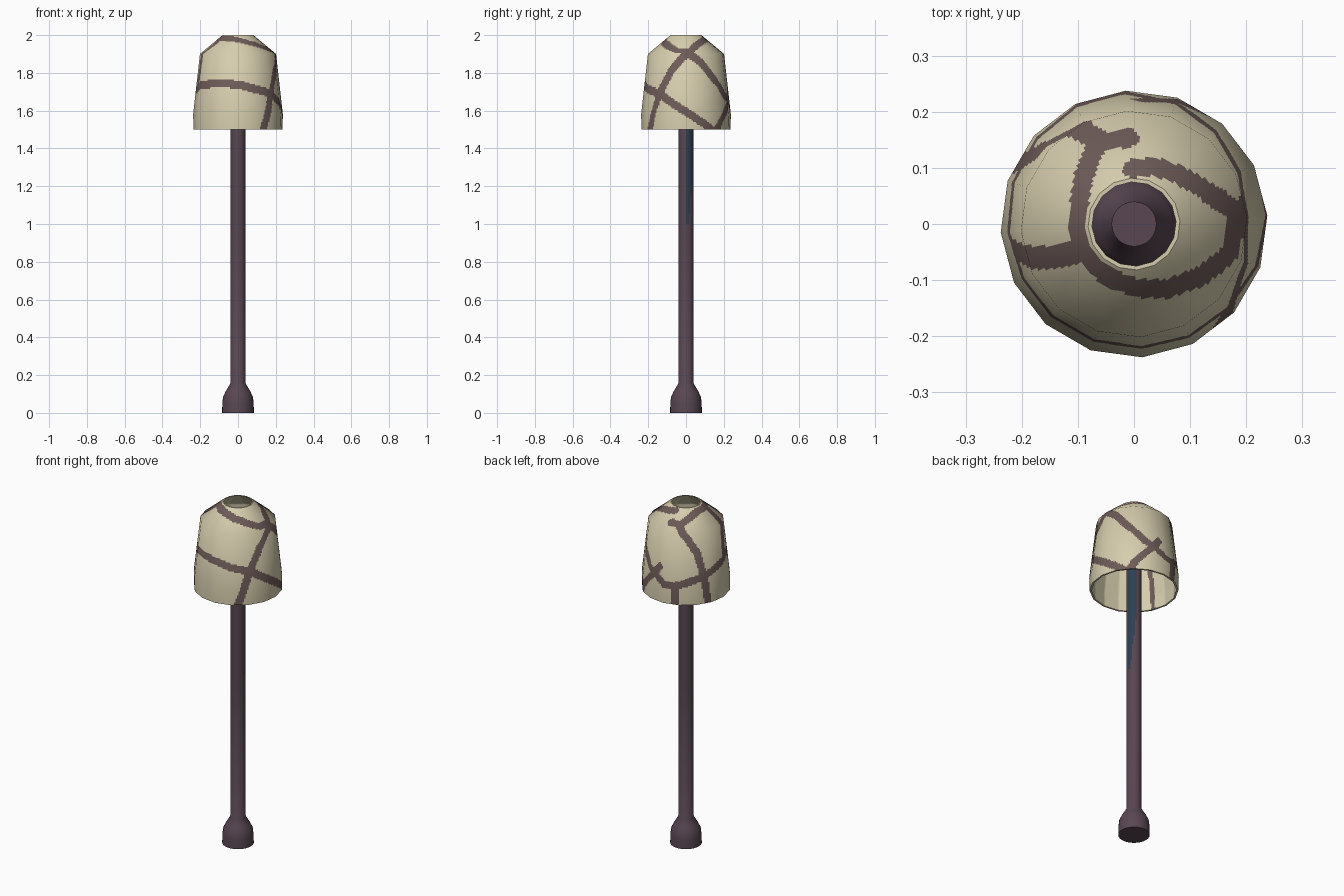
import bpy, bmesh, math
from mathutils import Vector, kdtree

if "Cube" in bpy.data.objects:
    bpy.data.objects.remove(bpy.data.objects["Cube"])

SIDES, SUB, TURN = 16, 12, math.radians(3.6)
STEP = 2 * math.pi / SIDES


def material(name, rgb):
    m = bpy.data.materials.new(name)
    m.diffuse_color = (*rgb, 1)
    m.use_nodes = True
    m.node_tree.nodes["Principled BSDF"].inputs["Base Color"].default_value = m.diffuse_color
    return m


cream = material("cream shade", (0.67, 0.61, 0.42))
brown = material("brown vein", (0.155, 0.105, 0.098))
plum = material("plum metal", (0.098, 0.062, 0.085))
blue = material("slate blue", (0.028, 0.05, 0.085))


def lerp_table(table, z):
    for a, b in zip(table, table[1:]):
        if z <= b[0] + 1e-9:
            t = (z - a[0]) / (b[0] - a[0])
            return [p + (q - p) * t for p, q in zip(a[1:], b[1:])]
    return list(table[-1][1:])


def surface(ang, z, profile):
    """Point on a 16-sided shell at an angle and height."""
    f = (ang - TURN) % STEP - STEP / 2
    r = lerp_table(profile, z)[0] * math.cos(STEP / 2) / math.cos(f)
    return Vector((r * math.cos(ang), r * math.sin(ang), z))


def lathe(name, rings, angles, point, mats, flip=False, caps=False):
    bm = bmesh.new()
    grid = [[bm.verts.new(point(a, r)) for a in angles] for r in rings]
    n = len(angles)
    for lo, hi in zip(grid, grid[1:]):
        for j in range(n):
            k = (j + 1) % n
            f = [lo[j], lo[k], hi[k], hi[j]]
            bm.faces.new(f[::-1] if flip else f)
    if caps:
        bm.faces.new(grid[0][::-1])
        bm.faces.new(grid[-1])
    me = bpy.data.meshes.new(name)
    bm.to_mesh(me)
    bm.free()
    for m in mats:
        me.materials.append(m)
    ob = bpy.data.objects.new(name, me)
    bpy.context.collection.objects.link(ob)
    bpy.context.view_layer.objects.active = ob
    bpy.ops.object.select_all(action='DESELECT')
    ob.select_set(True)
    bpy.ops.object.shade_smooth_by_angle(angle=math.radians(50))
    return ob


def paint_veins(ob, paths, profile, half):
    """Give the second material to faces close to any (degrees, height) path."""
    pts = []
    for path in paths:
        for (a0, z0), (a1, z1) in zip(path, path[1:]):
            for i in range(31):
                t = i / 30
                pts.append(surface(math.radians(a0 + (a1 - a0) * t), z0 + (z1 - z0) * t, profile))
    tree = kdtree.KDTree(len(pts))
    for i, p in enumerate(pts):
        tree.insert(p, i)
    tree.balance()
    for f in ob.data.polygons:
        f.material_index = int(tree.find(f.center)[2] < half)


# Lamp shade: outer shell
outer = [(1.5, 0.236), (1.58, 0.238), (1.9, 0.202), (2.0, 0.082)]
heights = [1.5 + 0.4 * i / 50 for i in range(50)] + [1.9 + 0.1 * i / 20 for i in range(21)]
angles = []
for c in range(SIDES):
    for s in range(SUB):
        y = math.tan(STEP / 2) * (2 * s / SUB - 1)
        angles.append(TURN + c * STEP + STEP / 2 + math.atan(y))
shade = lathe("lamp_shade", heights, angles, lambda a, z: surface(a, z, outer), [cream, brown])

veins = [
    # band round the middle
    [(-210, 1.66), (-172, 1.71), (-155, 1.735), (-115, 1.745), (-88, 1.737), (-61, 1.71),
     (-38, 1.69), (-8, 1.615), (18, 1.547), (40, 1.49)],
    # right side vertical and the slope behind it
    [(-55, 1.5), (-39, 1.69), (-21, 1.817), (2, 1.907), (21, 1.86), (45, 1.763), (65, 1.68), (77, 1.655)],
    # back junction
    [(43, 1.49), (53, 1.55), (77, 1.655), (86, 1.70)],
    [(77, 1.655), (95, 1.61), (111, 1.61), (150, 1.66)],
    [(111, 1.61), (110, 1.5)],
    # back left vertical
    [(94, 1.94), (112, 1.936), (126, 1.88), (141, 1.795), (150, 1.66), (155, 1.5)],
    # round the top
    [(90, 1.985), (47, 1.969), (23, 1.949), (6, 1.914), (-16, 1.919), (-45, 1.949), (-75, 1.9675),
     (-107, 1.98), (-153, 1.983), (-198, 1.983), (-222, 1.967), (-248, 1.936)],
    # left vertical
    [(-153, 1.983), (-158, 1.933), (-163, 1.9), (-168, 1.715)],
]
paint_veins(shade, veins, outer, 0.021)

# Round the shading of the flat-sided shell
lean = [(1.5, 1, 0.0), (1.58, 1, 0.06), (1.9, 0.88, 0.45), (2.0, 0.64, 0.77)]
normals = []
for v in shade.data.vertices:
    out, up = lerp_table(lean, v.co.z)
    d = Vector((v.co.x, v.co.y, 0)).normalized() * out
    normals.append(Vector((d.x, d.y, up)).normalized())
shade.data.normals_split_custom_set_from_vertices(normals)

# Lamp shade: lining
inner = [(1.5, 0.226), (1.58, 0.228), (1.9, 0.193), (2.0, 0.075)]
lining = lathe("shade_lining", heights, angles, lambda a, z: surface(a, z, inner), [cream, brown], flip=True)
paint_veins(lining, [[(203, 1.5), (206, 1.76)]], inner, 0.014)

# Rims joining shell and lining
for name, z, a, b in (("lower_rim", 1.5, 0.226, 0.236), ("upper_rim", 2.0, 0.082, 0.075)):
    corners = [TURN + i * STEP for i in range(SIDES)]
    lathe(name, [a, b], corners,
          lambda t, r, z=z: (r * math.cos(t), r * math.sin(t), z), [cream], flip=True)

# Post with flared foot, with a slate patch on the upper right
rings = [(0.0, 0.084), (0.05, 0.083), (0.085, 0.079), (0.115, 0.065), (0.155, 0.041)]
rings += [(0.95 + 0.05 * i, 0.04) for i in range(18)]
post = lathe("post_and_foot", rings, [2 * math.pi * i / 32 for i in range(32)],
             lambda a, r: (r[1] * math.cos(a), r[1] * math.sin(a), r[0]), [plum, blue], caps=True)
for f in post.data.polygons:
    a = math.degrees(math.atan2(f.center.y, f.center.x))
    top = min(70, 70 * (f.center.z - 0.85) / 0.5)
    if abs(f.normal.z) < 0.1 and f.center.z > 0.98 and 0 < a < top:
        f.material_index = 1
